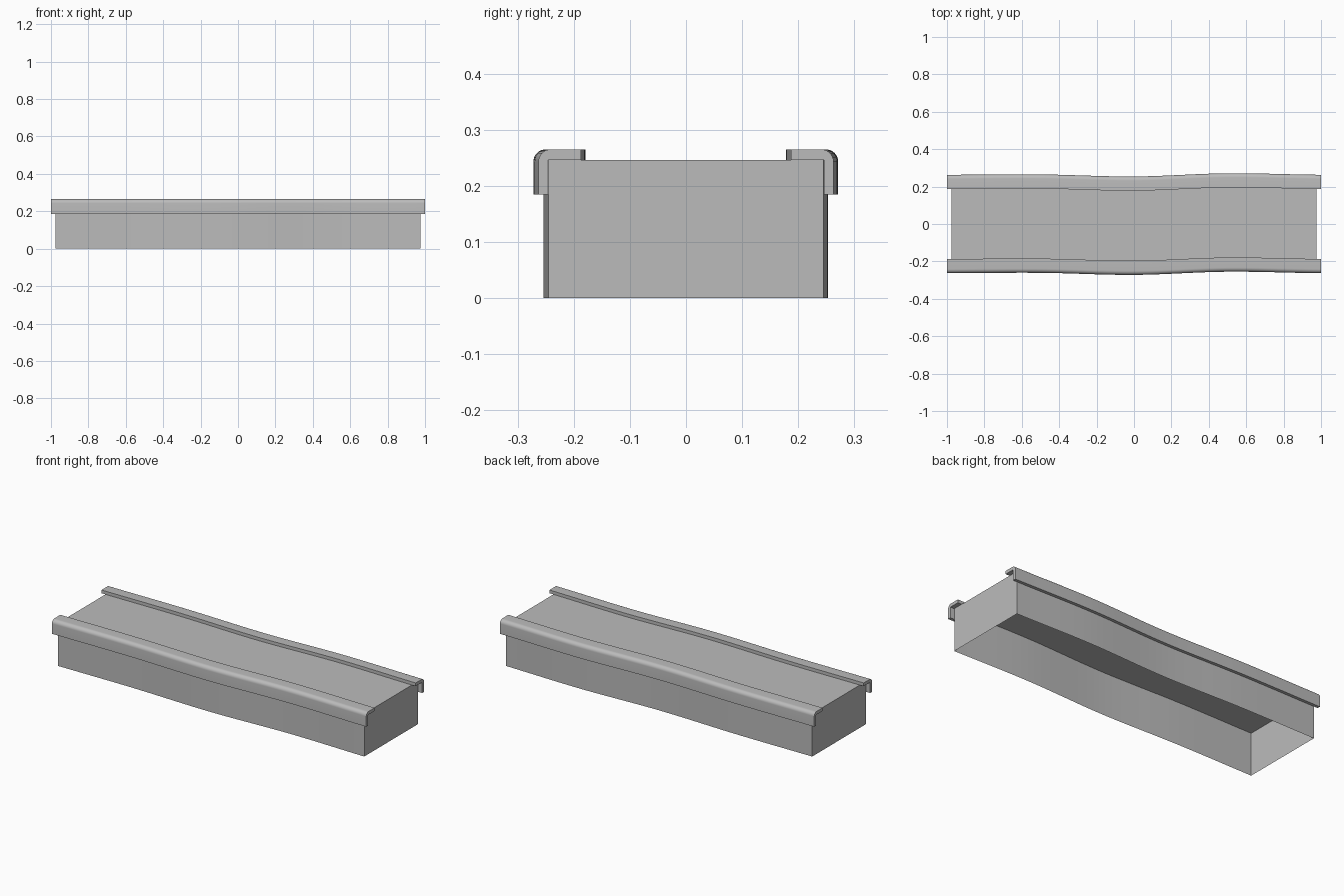
import bpy, bmesh, math

cube = bpy.data.objects.get("Cube")
if cube:
    bpy.data.objects.remove(cube)

grey = bpy.data.materials.new("plain grey")
grey.use_nodes = True
GREY = (0.5, 0.5, 0.5, 1)
grey.diffuse_color = GREY
grey.node_tree.nodes["Principled BSDF"].inputs["Base Color"].default_value = GREY

# Sideways sway of the centre line, one value per half unit of length
SWAY = [0, 0.002, -0.009, 0.008, 0]
STEPS = 48


def sway(x):
    t = (x + 1) * 2
    i = min(int(t), 3)
    f = t - i
    p = [SWAY[max(0, min(4, i + k))] for k in (-1, 0, 1, 2)]
    return p[1] + 0.5 * f * (p[2] - p[0] + f * (2 * p[0] - 5 * p[1] + 4 * p[2] - p[3]
                             + f * (3 * (p[1] - p[2]) + p[3] - p[0])))


def sweep(name, profile, half_length, closed):
    """Sweep a (y, z) profile along the swaying centre line and cap both ends."""
    bm = bmesh.new()
    rings = []
    for i in range(STEPS + 1):
        x = half_length * (2 * i / STEPS - 1)
        rings.append([bm.verts.new((x, y + sway(x), z)) for y, z in profile])
    n = len(profile)
    for a, b in zip(rings, rings[1:]):
        for j in range(n if closed else n - 1):
            k = (j + 1) % n
            bm.faces.new((a[j], a[k], b[k], b[j]))
    bm.faces.new(rings[0][::-1])
    bm.faces.new(rings[-1])
    bmesh.ops.recalc_face_normals(bm, faces=bm.faces)
    # An open shell must face outwards: its top points up
    top = max(bm.faces, key=lambda f: f.calc_center_median().z)
    if top.normal.z < 0:
        bmesh.ops.reverse_faces(bm, faces=bm.faces)
    mesh = bpy.data.meshes.new(name)
    bm.to_mesh(mesh)
    bm.free()
    mesh.materials.append(grey)
    obj = bpy.data.objects.new(name, mesh)
    bpy.context.collection.objects.link(obj)
    bpy.ops.object.select_all(action="DESELECT")
    obj.select_set(True)
    bpy.context.view_layer.objects.active = obj
    bpy.ops.object.shade_smooth_by_angle(angle=math.radians(30))


# Hollow body, open underneath
W, H = 0.245, 0.246
sweep("body", [(-W, 0), (-W, H), (W, H), (W, 0)], 0.975, False)

# Edge rails: angle section with a rounded outer corner
OUT, TOP, LIP, SKIRT, R = 0.263, 0.265, 0.187, 0.185, 0.022
corner = [(OUT - R + R * math.cos(a), TOP - R + R * math.sin(a))
          for a in (math.pi / 2 * i / 8 for i in range(9))]
section = [(W + 0.0005, SKIRT), (OUT, SKIRT)] + corner + [
    (LIP, TOP), (LIP, H + 0.0005), (W + 0.0005, H + 0.0005)]
for name, side in (("front_rail", -1), ("back_rail", 1)):
    sweep(name, [(side * y, z) for y, z in section], 1, True)
